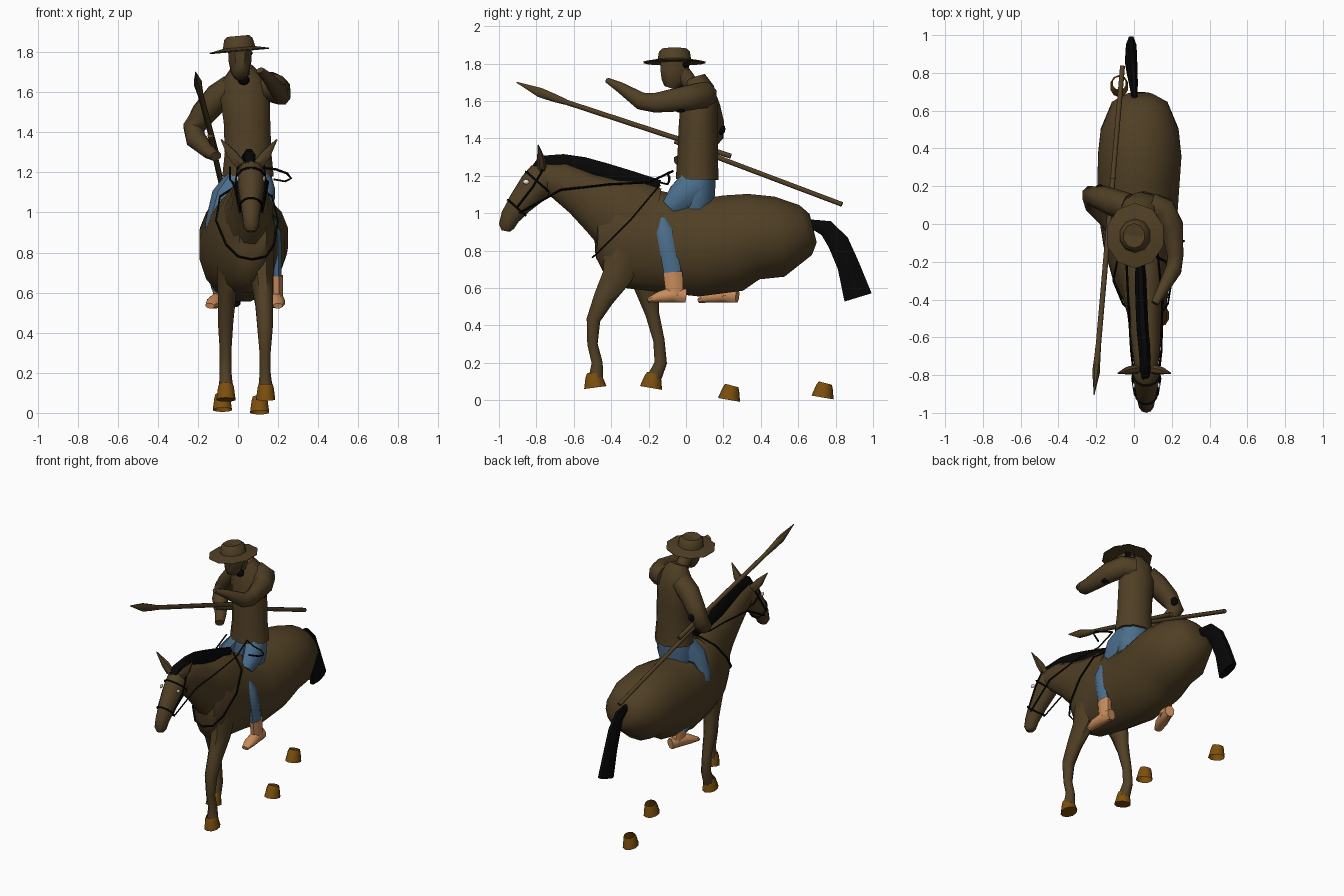
import bpy, bmesh, math
from mathutils import Vector, Matrix


def mat(name, r, g, b):
    m = bpy.data.materials.new(name)
    m.diffuse_color = (r, g, b, 1)
    return m


BROWN = mat("brown", .08, .050, .018)
HORN = mat("hoof brown", .2, .078, .004)
BLUE = mat("denim blue", .07, .155, .26)
TAN = mat("boot tan", .58, .26, .105)
BLACK = mat("black", .002, .002, .002)
WHITE = mat("eye white", .8, .8, .75)


def finish(name, bm, m):
    bmesh.ops.recalc_face_normals(bm, faces=bm.faces)
    me = bpy.data.meshes.new(name)
    bm.to_mesh(me)
    bm.free()
    ob = bpy.data.objects.new(name, me)
    me.materials.append(m)
    bpy.context.collection.objects.link(ob)
    return ob


def loft(name, stations, m, n=8, caps=(True, True)):
    """Elliptical rings (x, y, z, side radius, other radius) along a path."""
    bm = bmesh.new()
    pts = [Vector(s[:3]) for s in stations]
    rings = []
    for i, s in enumerate(stations):
        t = (pts[min(i + 1, len(pts) - 1)] - pts[max(i - 1, 0)]).normalized()
        u = Vector((1, 0, 0))
        u = (u - t * t.dot(u)).normalized()
        v = t.cross(u)
        ring = []
        for k in range(n):
            a = 2 * math.pi * (k + .5) / n
            ring.append(bm.verts.new(pts[i] + u * math.cos(a) * s[3] + v * math.sin(a) * s[4]))
        rings.append(ring)
    for a, b in zip(rings, rings[1:]):
        for k in range(n):
            bm.faces.new((a[k], a[(k + 1) % n], b[(k + 1) % n], b[k]))
    for cap, ring in zip(caps, (rings[0], rings[-1])):
        if cap:
            bm.faces.new(ring)
    return finish(name, bm, m)


def ball(name, c, r, m, seg=8):
    bm = bmesh.new()
    bmesh.ops.create_uvsphere(bm, u_segments=seg, v_segments=max(4, seg - 2), radius=1)
    bm.transform(Matrix.Translation(c) @ Matrix.Diagonal((*r, 1)))
    return finish(name, bm, m)


def cord(name, pts, cyclic=False, r=.006):
    cu = bpy.data.curves.new(name, 'CURVE')
    cu.dimensions = '3D'
    cu.bevel_depth = r
    cu.bevel_resolution = 0
    sp = cu.splines.new('POLY')
    sp.points.add(len(pts) - 1)
    for p, q in zip(sp.points, pts):
        p.co = (*q, 1)
    sp.use_cyclic_u = cyclic
    cu.materials.append(BLACK)
    ob = bpy.data.objects.new(name, cu)
    bpy.context.collection.objects.link(ob)


# horse trunk, neck and head
loft("horse_trunk", [
    (.03, .68, .92, .08, .08), (.03, .64, .91, .15, .14), (.03, .5, .875, .21, .22),
    (.03, .36, .875, .225, .235), (.025, .25, .84, .222, .265), (.02, .07, .815, .215, .265),
    (.02, -.1, .84, .185, .27), (.04, -.27, .87, .155, .28), (.065, -.4, .89, .12, .24),
    (.075, -.48, .89, .07, .13)], BROWN, 16)
loft("horse_neck", [
    (.04, -.2, .93, .14, .22), (.055, -.34, .975, .125, .22), (.06, -.45, 1.04, .1, .165),
    (.06, -.56, 1.105, .085, .125), (.065, -.68, 1.175, .075, .1), (.065, -.77, 1.2, .06, .07)],
    BROWN, 12)
loft("horse_head", [
    (.065, -.72, 1.225, .045, .05), (.065, -.765, 1.19, .07, .09), (.065, -.81, 1.14, .07, .088),
    (.065, -.89, 1.05, .055, .066), (.065, -.94, .98, .045, .052), (.065, -.96, .93, .04, .042),
    (.065, -.965, .905, .022, .022)], BROWN, 10)
for s in (-1, 1):
    loft("horse_ear", [(.055 + s * .045, -.77, 1.24, .03, .025), (.055 + s * .085, -.775, 1.29, .028, .022),
                       (.055 + s * .14, -.79, 1.365, .003, .003)], BROWN, 6)
    ball("horse_eye", (.065 + s * .066, -.855, 1.168), (.008, .017, .014), WHITE, 6)

# mane and tail
loft("mane", [
    (.06, -.83, 1.225, .02, .012), (.06, -.775, 1.28, .03, .03), (.055, -.66, 1.272, .033, .048),
    (.045, -.55, 1.25, .034, .055), (.04, -.43, 1.212, .034, .06), (.035, -.3, 1.182, .033, .05),
    (.03, -.14, 1.15, .02, .03)], BLACK, 8)
loft("tail", [
    (.005, .65, .95, .015, .02), (-.003, .75, .92, .025, .048), (-.01, .815, .842, .03, .062),
    (-.015, .868, .72, .034, .064), (-.015, .92, .55, .03, .082)], BLACK, 8)

# forelegs (the hind legs are absent, only their hooves exist)
loft("right_foreleg", [
    (.11, -.33, .8, .075, .12), (.12, -.37, .66, .06, .085), (.13, -.44, .545, .047, .06),
    (.135, -.495, .43, .042, .04), (.135, -.5, .3, .03, .03), (.135, -.475, .2, .03, .032),
    (.138, -.482, .12, .038, .042)], BROWN, 8)
loft("left_foreleg", [
    (-.03, -.24, .75, .08, .11), (-.055, -.21, .6, .05, .07), (-.062, -.18, .46, .042, .04),
    (-.062, -.145, .32, .032, .033), (-.062, -.135, .2, .032, .036), (-.06, -.17, .12, .038, .042)],
    BROWN, 8)


def hoof(name, x, y, z, tilt=0, sole=True):
    ob = loft(name, [(0, .015, .077, .036, .036), (0, .01, .058, .042, .045), (0, 0, 0, .05, .06)],
              HORN, 10, (False, sole))
    ob.matrix_world = Matrix.Translation((x, y, z)) @ Matrix.Rotation(tilt, 4, 'X')


hoof("right_front_hoof", .138, -.485, .068, .3)
hoof("left_front_hoof", -.06, -.187, .066)
hoof("right_hind_hoof", .108, .23, .002, 0, False)
hoof("left_hind_hoof", -.078, .73, .015, 0, False)


# bridle, reins and breast strap
def head_loop(name, y, z, rx, ry):
    cord(name, [(.065 + rx * math.cos(a), y - .75 * ry * math.sin(a), z + .66 * ry * math.sin(a))
                for a in [math.pi * k / 7 for k in range(14)]], True)


head_loop("noseband", -.905, 1.03, .056, .066)
head_loop("browband", -.79, 1.165, .073, .09)
for s in (-1, 1):
    cord("cheek_strap", [(.065 + s * .064, -.765, 1.235), (.065 + s * .074, -.82, 1.14),
                         (.065 + s * .06, -.905, 1.03)])
    cord("rein", [(.065 + s * .055, -.89, 1.0), (.065 + s * .08, -.67, 1.125), (.06 + s * .09, -.41, 1.155),
                  (.045 + s * .085, -.2, 1.165), (.04 + s * .08, -.07, 1.225)])
cord("rein_end", [(.12, -.07, 1.225), (.19, -.1, 1.215), (.245, -.09, 1.195), (.265, -.09, 1.17),
                  (.235, -.1, 1.155), (.18, -.14, 1.165)])
cord("breast_strap", [(.02, -.14, 1.15), (-.09, -.2, 1.08), (-.11, -.3, .96), (-.06, -.42, .84),
                      (0, -.48, .78), (.07, -.5, .765), (.14, -.48, .78), (.18, -.42, .84),
                      (.2, -.3, .96), (.17, -.2, 1.08), (.06, -.14, 1.15)])

# rider torso and head
loft("jacket", [
    (.05, .06, 1.18, .135, .115), (.05, .062, 1.3, .122, .108), (.045, .065, 1.45, .122, .105),
    (.035, .07, 1.58, .13, .1), (.025, .07, 1.67, .105, .08), (.02, .05, 1.725, .055, .055)], BROWN, 10)
loft("neck", [(.02, .05, 1.66, .045, .045), (.012, -.03, 1.76, .045, .05)], BROWN, 8)
loft("rider_head", [
    (.01, -.085, 1.67, .028, .035), (.01, -.075, 1.70, .048, .062), (.01, -.06, 1.76, .062, .084),
    (.01, -.06, 1.84, .062, .082)], BROWN, 8)
ball("neckerchief", (.028, -.02, 1.66), (.03, .03, .024), BLACK)
ball("hair", (.012, -.005, 1.795), (.062, .024, .026), BLACK)

# hat: wide faceted brim and dented crown
hat = loft("hat", [
    (0, 0, -.005, .07, .08), (0, 0, -.012, .155, .17), (0, 0, -.006, .157, .173), (0, 0, .008, .085, .09),
    (0, 0, .05, .075, .082), (0, 0, .066, .058, .065), (0, 0, .055, .042, .048)], BROWN, 10)
hat.matrix_world = Matrix.Translation((.006, -.062, 1.815)) @ Matrix.Rotation(-.09, 4, 'Y')

# arms
loft("right_arm", [
    (.09, .1, 1.63, .07, .075), (.155, .08, 1.63, .07, .075), (.2, -.01, 1.612, .065, .072),
    (.22, -.17, 1.59, .045, .056), (.21, -.24, 1.6, .045, .05), (.15, -.35, 1.672, .03, .03),
    (.11, -.42, 1.71, .022, .015)], BROWN, 8)
loft("left_arm", [
    (-.03, .09, 1.62, .07, .075), (-.1, .11, 1.575, .07, .075), (-.175, .14, 1.49, .064, .066),
    (-.222, .15, 1.42, .057, .057), (-.21, .1, 1.365, .052, .052), (-.15, .02, 1.305, .037, .037),
    (-.11, -.05, 1.28, .03, .025)], BROWN, 8)
ball("left_elbow_patch", (-.18, .187, 1.45), (.027, .024, .032), BLACK)
ball("right_elbow_patch", (.215, -.03, 1.552), (.025, .03, .014), BLACK)

# trousers (the right knee sinks into the horse's flank)
loft("hips", [(.045, .06, 1.22, .115, .1), (.045, .05, 1.1, .13, .105), (.045, .05, 1.02, .11, .09)], BLUE, 10)
loft("right_thigh", [
    (.1, .06, 1.16, .07, .1), (.13, -.03, 1.09, .06, .08), (.13, -.09, 1.03, .04, .05)], BLUE, 8)
loft("right_calf", [
    (.17, -.125, .975, .012, .015), (.187, -.115, .9, .03, .046), (.19, -.09, .78, .03, .05),
    (.19, -.07, .67, .03, .05)], BLUE, 8)
loft("left_leg", [
    (0, .05, 1.15, .07, .1), (-.08, -.01, 1.07, .06, .07), (-.13, -.03, .95, .035, .055),
    (-.135, .03, .85, .035, .05), (-.12, .13, .72, .035, .045), (-.1, .19, .63, .035, .045)], BLUE, 8)


# boots
def boot(side, top, ankle, heel, toe):
    loft(side + "_boot_shaft", [(*top, .037, .056), (*ankle, .035, .05)], TAN, 8)
    h, t = Vector(heel), Vector(toe)
    foot = [(*h, .032, .038), (*h.lerp(t, .35), .036, .045), (*h.lerp(t, .7), .04, .032), (*t, .025, .014)]
    foot = [(x, y, .52 + b, a, b) for x, y, z, a, b in foot]
    loft(side + "_boot_foot", foot, TAN, 8)


boot("right", (.19, -.07, .685), (.192, -.06, .56), (.188, 0, 0), (.2, -.205, 0))
boot("left", (-.1, .19, .66), (-.085, .22, .56), (-.07, .275, 0), (-.14, .07, 0))


# spear: two overlapping shaft pieces and a pointed head
def on_spear(y, z):
    return (-.133 + .0865 * y, y, z)


loft("spear_front_shaft", [(*on_spear(-.66, 1.6), .015, .015), (*on_spear(.24, 1.305), .015, .015)], BROWN, 8)
loft("spear_rear_shaft", [(*on_spear(-.06, 1.385), .014, .014), (*on_spear(.835, 1.047), .014, .014)], BROWN, 8)
loft("spear_head", [
    (*on_spear(-.64, 1.594), .016, .016), (*on_spear(-.7, 1.615), .017, .023),
    (*on_spear(-.78, 1.645), .022, .028), (*on_spear(-.905, 1.7), .002, .003)], BROWN, 8)

# turn cords into meshes and shade with sharp edges kept
bpy.ops.object.select_all(action='SELECT')
bpy.context.view_layer.objects.active = bpy.data.objects["horse_trunk"]
bpy.ops.object.convert(target='MESH')
bpy.ops.object.shade_smooth_by_angle(angle=math.radians(50))
